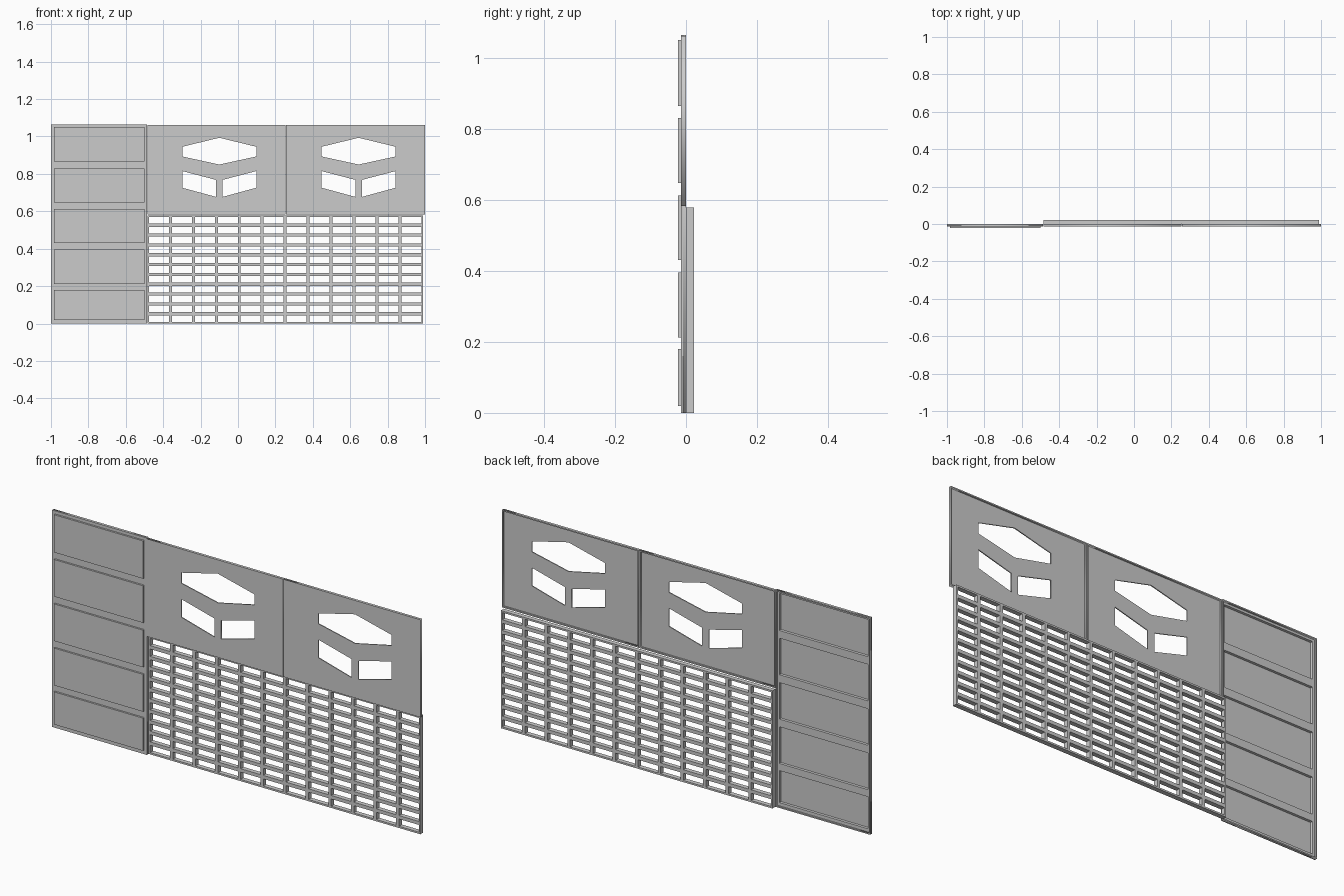
import bpy, bmesh, math

if "Cube" in bpy.data.objects:
    bpy.data.objects.remove(bpy.data.objects["Cube"])

FRONT, SKIN, BACK = -0.0135, -0.0085, 0.0    # sheet front, sheet back, folded lip back
DEEP = 0.0225


def plate(name, loops, y0, y1):
    """Flat plate in XZ from an outer outline and hole outlines, y0 to y1 thick."""
    cu = bpy.data.curves.new(name, 'CURVE')
    cu.dimensions = '2D'
    cu.fill_mode = 'BOTH'
    cu.extrude = (y1 - y0) / 2
    for pts in loops:
        sp = cu.splines.new('POLY')
        sp.points.add(len(pts) - 1)
        for p, (x, z) in zip(sp.points, pts):
            p.co = (x, z, 0, 1)
        sp.use_cyclic_u = True
    ob = bpy.data.objects.new(name, cu)
    bpy.context.collection.objects.link(ob)
    ob.location.y = (y0 + y1) / 2
    ob.rotation_euler.x = math.pi / 2
    bpy.ops.object.select_all(action='DESELECT')
    ob.select_set(True)
    bpy.context.view_layer.objects.active = ob
    bpy.ops.object.convert(target='MESH')
    return bpy.context.object


def rect(x0, x1, z0, z1, inset=0.0):
    a, b, c, d = x0 + inset, x1 - inset, z0 + inset, z1 - inset
    return [(a, c), (b, c), (b, d), (a, d)]


def sheet(name, xs, zs, thickness, y, is_cell, raise_cells=None):
    """Sheet on a grid of cells; chosen cells are left open or pushed forward."""
    bm = bmesh.new()
    v = [[bm.verts.new((x, y, z)) for z in zs] for x in xs]
    pushed = []
    for i in range(len(xs) - 1):
        for j in range(len(zs) - 1):
            cell = is_cell(i, j)
            if cell and raise_cells is None:
                continue
            f = bm.faces.new((v[i][j], v[i + 1][j], v[i + 1][j + 1], v[i][j + 1]))
            if cell:
                pushed.append(f)
    if pushed:
        ret = bmesh.ops.extrude_face_region(bm, geom=pushed)
        top = [g for g in ret['geom'] if isinstance(g, bmesh.types.BMVert)]
        bmesh.ops.translate(bm, verts=top, vec=(0, -raise_cells, 0))
        bmesh.ops.delete(bm, geom=[f for f in pushed if f.is_valid], context='FACES_ONLY')
    me = bpy.data.meshes.new(name)
    bm.to_mesh(me)
    bm.free()
    ob = bpy.data.objects.new(name, me)
    bpy.context.collection.objects.link(ob)
    mod = ob.modifiers.new('thickness', 'SOLIDIFY')
    mod.thickness = thickness
    mod.offset = -1
    return ob


# Solid side panel with five pressed-out fields, hollow at the back
zs = [0, 0.02, 0.18, 0.212, 0.395, 0.43, 0.612, 0.648, 0.83, 0.865, 1.05, 1.065]
sheet('side_panel', [-1, -0.985, -0.5, -0.486], zs, SKIN - FRONT, FRONT,
      lambda i, j: i == 1 and j % 2 == 1, 0.009)
side = (-1, -0.486, 0, 1.065)
plate('side_panel_lip', [rect(*side), rect(*side, inset=0.006)], SKIN, BACK)

# Two upper panels with a hexagon and two slanted windows each
for n, (x0, x1, cx) in enumerate([(-0.484, 0.254, -0.1), (0.257, 1.0, 0.645)]):
    box = (x0, x1, 0.582, 1.061)
    hexagon = [(-0.198, 0.893), (0, 0.85), (0.198, 0.893),
               (0.198, 0.945), (0, 0.993), (-0.198, 0.945)]
    window = [(0.018, 0.677), (0.198, 0.726), (0.198, 0.815), (0.018, 0.768)]
    holes = [[(cx + x, z) for x, z in hexagon]]
    holes += [[(cx + s * x, z) for x, z in window] for s in (-1, 1)]
    plate(f'upper_panel_{n + 1}', [rect(*box)] + holes, FRONT, SKIN)
    plate(f'upper_panel_lip_{n + 1}', [rect(*box), rect(*box, inset=0.006)], SKIN, BACK)

# Lower open lattice, 12 columns by 11 rows


def bars(start, end, count, half):
    step = (end - start) / count
    inner = [start + step * k + s for k in range(count) for s in (half, step - half)]
    return [start] + inner + [end]


sheet('lower_lattice', bars(-0.485, 0.99, 12, 0.008), bars(0, 0.578, 11, 0.0085),
      DEEP - BACK, BACK, lambda i, j: i % 2 == 1 and j % 2 == 1)
